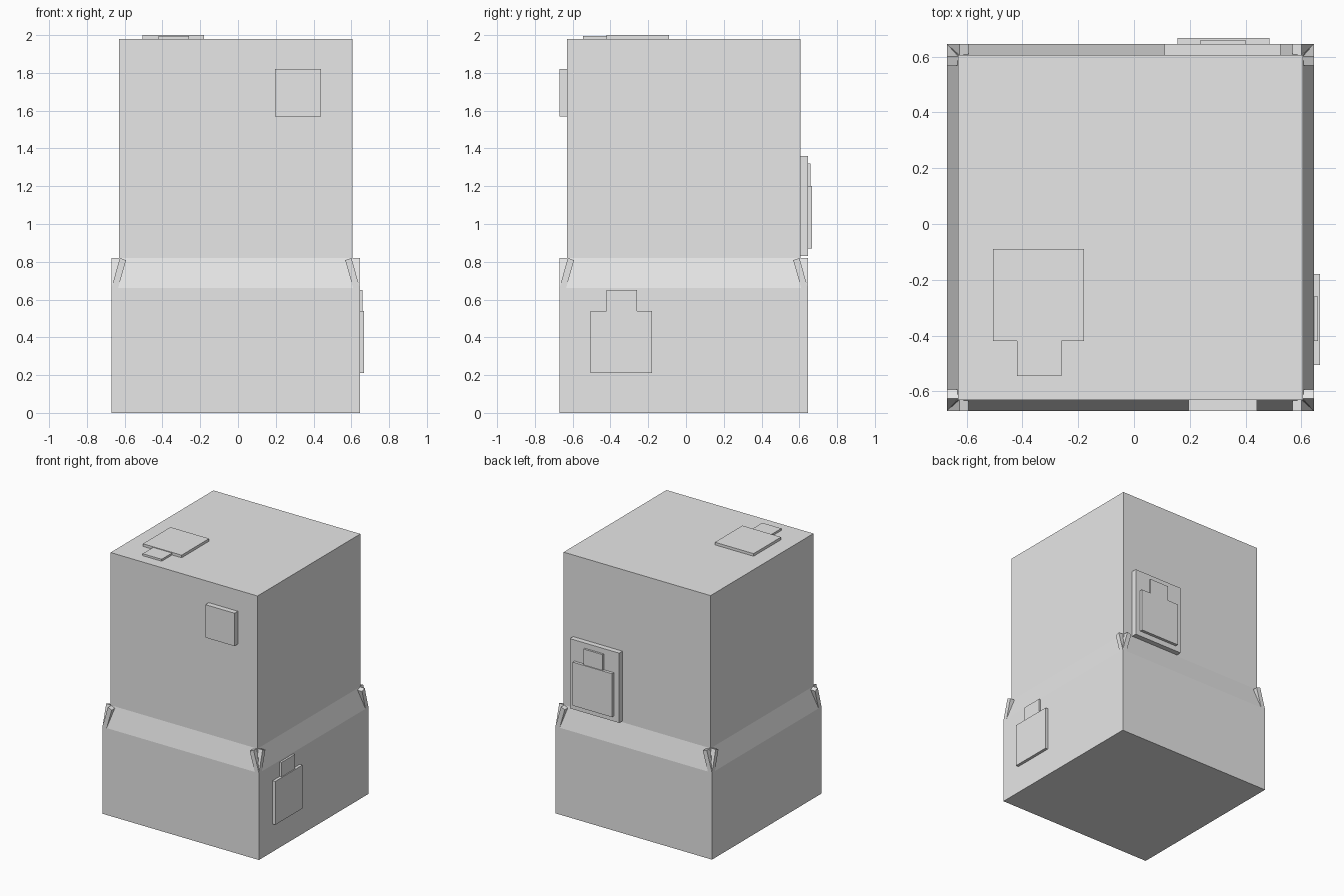
import bpy, bmesh

if "Cube" in bpy.data.objects:
    bpy.data.objects.remove(bpy.data.objects["Cube"])

C = -0.0125            # body centre in x and y
LOW, UP = 0.6575, 0.6175   # half widths of lower and upper body

grey = bpy.data.materials.new("plain_grey")
grey.diffuse_color = (0.8, 0.8, 0.8, 1)
grey.use_nodes = True
grey.node_tree.nodes["Principled BSDF"].inputs["Base Color"].default_value = grey.diffuse_color


def finish(name, bm):
    bmesh.ops.recalc_face_normals(bm, faces=bm.faces)
    me = bpy.data.meshes.new(name)
    bm.to_mesh(me)
    bm.free()
    me.materials.append(grey)
    ob = bpy.data.objects.new(name, me)
    bpy.context.collection.objects.link(ob)
    return ob


def box(name, x, y, z):
    bm = bmesh.new()
    bmesh.ops.create_cube(bm, size=1)
    for v in bm.verts:
        v.co = [r[0] if c < 0 else r[1] for c, r in zip(v.co, (x, y, z))]
    return finish(name, bm)


# Square body: wide base, sloped shoulder, narrower upper block
bm = bmesh.new()
rings = []
for h, z in ((LOW, 0), (LOW, 0.66), (UP, 0.82), (UP, 1.98)):
    rings.append([bm.verts.new((C + sx * h, C + sy * h, z))
                  for sx, sy in ((-1, -1), (1, -1), (1, 1), (-1, 1))])
for a, b in zip(rings, rings[1:]):
    for i in range(4):
        j = (i + 1) % 4
        bm.faces.new((a[i], a[j], b[j], b[i]))
bm.faces.new(rings[0])
bm.faces.new(rings[-1])
finish("body", bm)

# Two slanted prongs at each corner of the shoulder
profile = ((LOW, 0.66), (LOW - 0.035, 0.66), (0.58, 0.808), (0.613, 0.82))
for sx in (-1, 1):
    for sy in (-1, 1):
        for swap in (False, True):
            bm = bmesh.new()
            ends = []
            for depth in (LOW, UP - 0.005):
                ring = []
                for a, z in profile:
                    p, q = (depth, a) if swap else (a, depth)
                    ring.append(bm.verts.new((C + sx * p, C + sy * q, z)))
                ends.append(ring)
                bm.faces.new(ring)
            for i in range(4):
                j = (i + 1) % 4
                bm.faces.new((ends[0][i], ends[0][j], ends[1][j], ends[1][i]))
            finish("corner_prong", bm)

# Front square plate
box("front_plate", (0.195, 0.44), (-0.67, -0.62), (1.57, 1.82))

# Right side panel with tab
box("side_panel", (0.635, 0.667), (-0.505, -0.18), (0.21, 0.54))
box("side_tab", (0.635, 0.66), (-0.42, -0.26), (0.54, 0.65))

# Top panel with tab
box("top_panel", (-0.505, -0.18), (-0.42, -0.09), (1.97, 2.0))
box("top_tab", (-0.42, -0.26), (-0.545, -0.42), (1.97, 1.995))

# Back plate carrying a panel with tab
box("back_plate", (0.11, 0.525), (0.595, 0.645), (0.83, 1.36))
box("back_panel", (0.155, 0.485), (0.635, 0.667), (0.87, 1.20))
box("back_tab", (0.238, 0.40), (0.635, 0.66), (1.20, 1.32))
